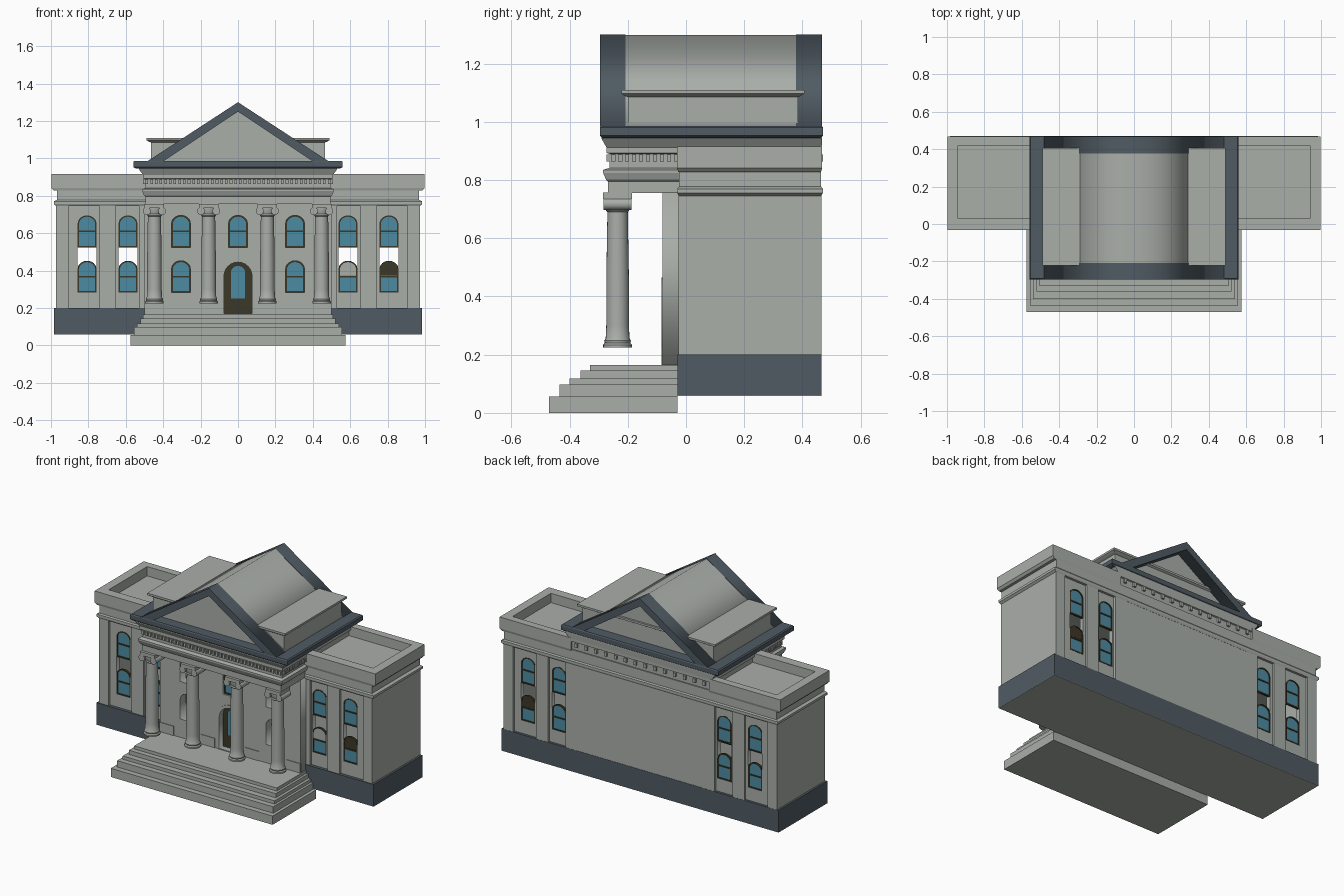
import bpy, bmesh, math
from mathutils import Matrix

if "Cube" in bpy.data.objects:
    bpy.data.objects.remove(bpy.data.objects["Cube"])


def mat(name, r, g, b):
    m = bpy.data.materials.new(name)
    m.diffuse_color = (r, g, b, 1)
    m.use_nodes = True
    m.node_tree.nodes["Principled BSDF"].inputs["Base Color"].default_value = m.diffuse_color
    return m


STONE = mat("grey stone", .40, .425, .395)
SLATE = mat("dark slate", .08, .105, .125)
GLASS = mat("blue glass", .075, .26, .37)
FRAME = mat("dark olive wood", .045, .038, .02)


def finish(name, bm, m, smooth=False):
    bmesh.ops.remove_doubles(bm, verts=bm.verts, dist=1e-5)
    bmesh.ops.recalc_face_normals(bm, faces=bm.faces)
    me = bpy.data.meshes.new(name)
    bm.to_mesh(me)
    bm.free()
    me.materials.clear()
    me.materials.append(m)
    ob = bpy.data.objects.new(name, me)
    bpy.context.collection.objects.link(ob)
    if smooth:
        bpy.ops.object.select_all(action='DESELECT')
        ob.select_set(True)
        bpy.context.view_layer.objects.active = ob
        bpy.ops.object.shade_smooth_by_angle(angle=math.radians(40))
    return ob


def loft(name, rings, m):
    """Stack of rectangles (x0, x1, y0, y1, z) joined into one moulded solid."""
    bm = bmesh.new()
    loops = [[bm.verts.new(p) for p in ((a, c, z), (b, c, z), (b, d, z), (a, d, z))]
             for a, b, c, d, z in rings]
    for l0, l1 in zip(loops, loops[1:]):
        for i in range(4):
            j = (i + 1) % 4
            bm.faces.new((l0[i], l0[j], l1[j], l1[i]))
    bm.faces.new(loops[0])
    bm.faces.new(loops[-1])
    return finish(name, bm, m)


def box(name, x0, x1, y0, y1, z0, z1, m=STONE):
    return loft(name, [(x0, x1, y0, y1, z0), (x0, x1, y0, y1, z1)], m)


def plate(name, loops, y0, y1, m=STONE):
    """Outline with holes in the x-z plane, thickened from y0 to y1."""
    cu = bpy.data.curves.new(name, 'CURVE')
    cu.dimensions, cu.fill_mode, cu.extrude = '2D', 'BOTH', abs(y1 - y0) / 2
    for pts in loops:
        s = cu.splines.new('POLY')
        s.points.add(len(pts) - 1)
        for p, (x, z) in zip(s.points, pts):
            p.co = (x, z, 0, 1)
        s.use_cyclic_u = True
    tmp = bpy.data.objects.new(name, cu)
    bpy.context.collection.objects.link(tmp)
    dg = bpy.context.evaluated_depsgraph_get()
    me = bpy.data.meshes.new_from_object(tmp.evaluated_get(dg))
    bm = bmesh.new()
    bm.from_mesh(me)
    bpy.data.objects.remove(tmp)
    for v in bm.verts:
        x, z, d = v.co
        v.co = (x, (y0 + y1) / 2 + d, z)
    for f in bm.faces:
        f.material_index = 0
    return finish(name, bm, m)


def rect(x0, x1, z0, z1):
    return [(x0, z0), (x1, z0), (x1, z1), (x0, z1)]


def arch(x, w, z0, z1, rise, n=12):
    """Upright opening with a rounded head."""
    head = [(x + w / 2 * math.cos(math.pi * i / n), z1 - rise + rise * math.sin(math.pi * i / n))
            for i in range(n + 1)]
    return [(x - w / 2, z0), (x + w / 2, z0)] + head


def window(name, x, z0, z1, y, s):
    """Framed window; s is the inward direction along y."""
    mid = (z0 + z1) / 2
    plate(name + "_frame", [arch(x, .1, z0, z1, .042),
                            arch(x, .086, mid + .004, z1 - .007, .038),
                            rect(x - .043, x + .043, z0 + .008, mid - .004)], y, y + s * .014, FRAME)
    plate(name + "_glass", [arch(x, .094, z0 + .003, z1 - .003, .04)],
          y + s * .005, y + s * .010, GLASS)


STOREYS = (("lower", .283, .452), ("upper", .524, .695))
WING_X = (-.807, -.588, .588, .807)
BAY = [(x, z0, z1) for x in (-.305, .305) for _, z0, z1 in STOREYS] + [(0, .524, .695)]
BAY_HOLES = [arch(x, .1, z0, z1, .042) for x, z0, z1 in BAY]

# Entrance steps
for hx, y, z0, z1 in ((.575, -.47, 0, .056), (.555, -.435, .056, .097), (.54, -.40, .097, .118),
                      (.522, -.362, .118, .145), (.507, -.33, .145, .165)):
    box("entrance_step", -hx, hx, y, -.03, z0, z1)

# Dark plinth with stone underside, and hollow main walls with tall window slots
box("plinth", -.985, .985, -.03, .466, .061, .2, SLATE)
box("plinth_underside", -.985, .985, -.03, .466, .058, .061)
for side, ya, yb, yp in (("front", -.01, .02, -.025), ("back", .45, .42, .465)):
    plate(side + "_wall", [rect(-.97, .97, .2, .755)] +
          [arch(x, .1, .283, .695, .042) for x in WING_X] +
          (BAY_HOLES if side == "front" else []), ya, yb)
    s = 1 if side == "front" else -1
    for x in WING_X:
        for nm, z0, z1 in STOREYS:
            window(f"{side}_{nm}_wing_window", x, z0, z1, ya - s * .002, s)
    # Dark blind in the upper pane of the outer right lower window
    plate(side + "_window_blind", [arch(.807, .086, .374, .445, .038)],
          ya, ya + s * .004, FRAME)
    for sx in (-1, 1):
        for a, b in ((.905, .972), (.655, .74), (.45, .53)):
            xs = sorted((sx * a, sx * b))
            box(side + "_pilaster", xs[0], xs[1], min(ya, yp), max(ya, yp), .2, .755)
plate("front_window_blind", [arch(.588, .086, .374, .445, .038)], -.01, -.006)
box("back_centre_panel", -.46, .46, .44, .464, .2, .755)
for sx in (-1, 1):
    xs = sorted((sx * .95, sx * .972))
    box("side_wall", xs[0], xs[1], -.022, .462, .2, .755)

# Wing frieze and moulding, then the parapets with sunken roofs
loft("wing_frieze", [(-h, h, .22 - d, .22 + d, z) for h, d, z in
                     ((.972, .245, .745), (.985, .250, .755), (.985, .250, .770),
                      (.968, .244, .778), (.968, .244, .84))], STONE)
for s in (-1, 1):
    rings = [(.49, .985, -.027, .464, .828), (.49, .998, -.031, .468, .842),
             (.49, .998, -.031, .468, .915), (.495, .94, .03, .42, .915),
             (.495, .94, .03, .42, .855)]
    loft("wing_parapet", [(min(s * a, s * b), max(s * a, s * b), c, d, z)
                          for a, b, c, d, z in rings], STONE)

# Centre bay behind the columns, with door and deep-set windows
plate("centre_wall", [rect(-.5, .5, .165, .757), arch(0, .15, .17, .445, .075)] + BAY_HOLES,
      -.08, -.02)
for x, z0, z1 in BAY:
    window("centre_window", x, z0, z1, .02 if x else -.07, 1)
plate("door_surround", [arch(0, .18, .165, .465, .09), arch(0, .15, .17, .445, .075)], -.084, -.078)
plate("door_panel", [arch(0, .152, .165, .447, .076)], -.045, -.032, FRAME)
plate("door_glass", [arch(0, .075, .25, .425, .035)], -.052, -.044, GLASS)
for x in (-.45, -.157, .157, .45):
    box("wall_plinth", x - .05, x + .05, -.084, -.075, .165, .225)

# Columns: turned shaft, square top and side scrolls
PROFILE = [(0, .225), (.05, .225), (.05, .234), (.044, .24), (.046, .248), (.041, .256), (.039, .30),
           (.039, .45), (.035, .69), (.040, .695), (.036, .702), (.042, .72), (.042, .735), (0, .735)]
for x in (-.447, -.157, .157, .447):
    bm = bmesh.new()
    vs = [bm.verts.new((r, 0, z)) for r, z in PROFILE]
    es = [bm.edges.new(e) for e in zip(vs, vs[1:])]
    bmesh.ops.spin(bm, geom=vs + es, axis=(0, 0, 1), cent=(0, 0, 0), angle=math.tau, steps=24)
    bmesh.ops.translate(bm, verts=bm.verts, vec=(x, -.235, 0))
    finish("column", bm, STONE, True)
    box("column_top", x - .052, x + .052, -.285, -.185, .735, .757)
    for s in (-1, 1):
        bm = bmesh.new()
        bmesh.ops.create_cone(bm, cap_ends=True, segments=16, radius1=.021, radius2=.021, depth=.096,
                              matrix=Matrix.Translation((x + s * .041, -.235, .718))
                              @ Matrix.Rotation(math.pi / 2, 4, 'X'))
        finish("column_scroll", bm, STONE, True)

# Central entablature with moulded profile
loft("entablature", [(-h, h, y, yb, z) for h, y, yb, z in
                     ((.495, -.268, .44, .755), (.495, -.268, .44, .795), (.503, -.275, .45, .802),
                      (.512, -.285, .455, .825), (.512, -.285, .455, .835), (.495, -.262, .458, .842),
                      (.495, -.262, .458, .89), (.508, -.273, .466, .893), (.508, -.273, .466, .912),
                      (.53, -.29, .468, .942), (.53, -.29, .468, .952))], STONE)

# Tooth blocks under the cornice
for i in range(40):
    x = -.487 + i * .974 / 39
    box("front_tooth", x - .007, x + .007, -.274, -.26, .863, .888)
for i in range(14):
    x = -.455 + i * .07
    box("back_tooth", x - .009, x + .009, .455, .47, .863, .888)
for i in range(10):
    y = -.25 + i * .024
    for s in (-1, 1):
        box("side_tooth", s * .5 - .008, s * .5 + .008, y - .007, y + .007, .863, .888)

# Dark cornice, pediment frames and gabled roof
loft("cornice", [(-h, h, -y, yb, z) for h, y, yb, z in
                 ((.545, .288, .462, .945), (.56, .296, .471, .953), (.56, .296, .471, .98),
                  (.553, .292, .467, .986))], SLATE)
for name, y0, y1 in (("front_pediment_frame", -.296, -.208), ("back_pediment_frame", .378, .468)):
    plate(name, [[(-.485, .984), (-.40, .984), (0, 1.25), (.40, .984), (.485, .984), (0, 1.3)]],
          y0, y1, SLATE)
plate("gable_roof", [[(-.482, .984), (.482, .984), (0, 1.298)]], -.225, .395)

# Attic block crossing the roof
loft("attic", [(-h, h, y0, y1, z) for h, y0, y1, z in
               ((.466, -.2, .385, .984), (.466, -.2, .385, 1.085), (.478, -.212, .395, 1.09),
                (.49, -.222, .407, 1.097), (.49, -.222, .407, 1.11))], STONE)
